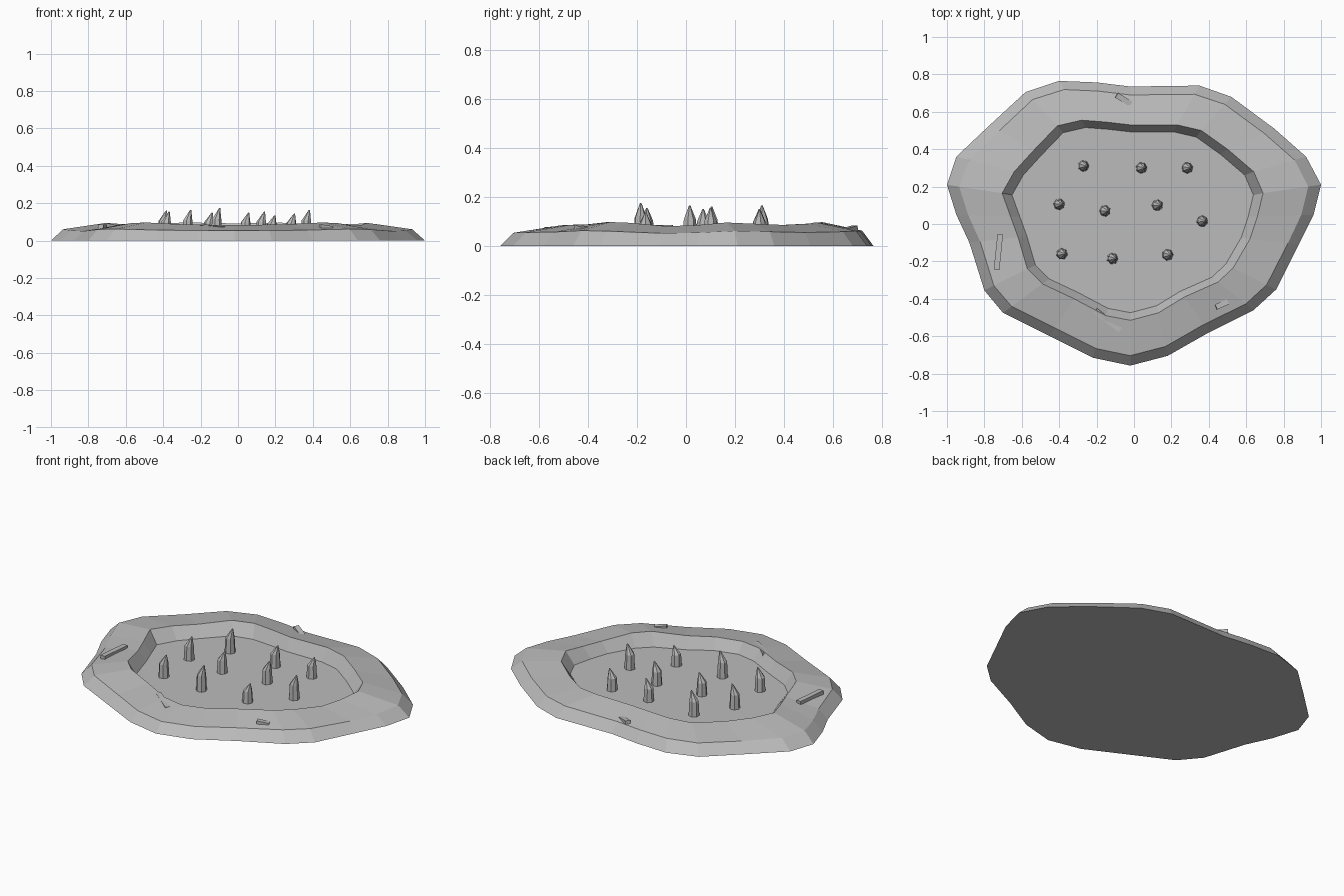
import bpy, bmesh, math
from mathutils import Vector, Matrix

if "Cube" in bpy.data.objects:
    bpy.data.objects.remove(bpy.data.objects["Cube"])

stone = bpy.data.materials.new("grey_stone")
stone.diffuse_color = (0.5, 0.5, 0.5, 1)
stone.use_nodes = True
stone.node_tree.nodes["Principled BSDF"].inputs["Base Color"].default_value = stone.diffuse_color


def finish(bm, name):
    bmesh.ops.recalc_face_normals(bm, faces=bm.faces)
    mesh = bpy.data.meshes.new(name)
    bm.to_mesh(mesh)
    bm.free()
    mesh.materials.append(stone)
    obj = bpy.data.objects.new(name, mesh)
    bpy.context.collection.objects.link(obj)
    return obj


def loft(bm, rings):
    """Skin a stack of closed rings and cap both ends."""
    loops = [[bm.verts.new(p) for p in ring] for ring in rings]
    n = len(loops[0])
    for a, b in zip(loops, loops[1:]):
        for i in range(n):
            j = (i + 1) % n
            bm.faces.new((a[i], a[j], b[j], b[i]))
    bm.faces.new(loops[0][::-1])
    bm.faces.new(loops[-1])


# Outline of the basin: outer x, y, inner rim x, y, rim height
outline = [
    (1.0, .21, .69, .165, .095), (.92, .36, .64, .28, .09), (.75, .51, .5, .4, .085),
    (.52, .68, .36, .5, .09), (.35, .74, .23, .53, .096), (-.02, .735, -.02, .53, .092),
    (-.2, .757, -.15, .545, .095), (-.4, .765, -.28, .555, .097), (-.58, .705, -.41, .525, .092),
    (-.77, .53, -.54, .39, .085), (-.95, .36, -.64, .28, .09), (-1.0, .21, -.705, .165, .095),
    (-.95, .05, -.66, .04, .084), (-.88, -.1, -.62, -.07, .08), (-.8, -.355, -.57, -.24, .094),
    (-.7, -.475, -.49, -.32, .097), (-.45, -.6, -.32, -.4, .088), (-.22, -.715, -.15, -.49, .085),
    (-.02, -.757, -.02, -.515, .083), (.18, -.705, .13, -.475, .085), (.4, -.58, .27, -.39, .088),
    (.64, -.46, .45, -.31, .097), (.76, -.35, .53, -.235, .094), (.88, -.11, .62, -.08, .08),
    (.96, .05, .66, .04, .084),
]
FLOOR = 0.02

# Basin: sloped outer bank, shoulder, raised rim, sunken floor
base, shoulder, rim, floor = [], [], [], []
for ox, oy, ix, iy, z in outline:
    base.append((ox, oy, 0))
    shoulder.append((ox + (ix - ox) * .22, oy + (iy - oy) * .22, z * .64))
    rim.append((ix, iy, z))
    floor.append((ix * .925, .03 + (iy - .03) * .925, FLOOR))
bm = bmesh.new()
loft(bm, [base, shoulder, rim, floor])
finish(bm, "pit_basin")

# Spikes: seven-sided stakes cut to a leaning point
spikes = [
    (-.27, .31, .165), (.04, .30, .15), (.285, .30, .145), (-.40, .105, .16), (-.155, .07, .15),
    (.125, .10, .155), (.365, .015, .165), (-.385, -.16, .155), (-.115, -.185, .175), (.18, -.165, .135),
]
for k, (x, y, top) in enumerate(spikes):
    bm = bmesh.new()
    h = top - FLOOR
    rings = []
    for r, t, dx in ((.031, -.05, 0), (.026, .6, 0), (.003, 1, .017)):
        rings.append([(x + dx + r * math.cos(a), y + r * math.sin(a), FLOOR + h * t)
                      for a in (i * math.tau / 7 + k for i in range(7))])
    loft(bm, rings)
    finish(bm, f"spike_{k + 1}")

# Loose slab and half-buried chips on the bank: centre, size, turn and tilt in degrees
debris = [
    ("bank_slab", (-.725, -.15, .072), (.19, .03, .026), 84, 0),
    ("front_chip", (-.14, -.515, .07), (.17, .03, .02), -38, 3),
    ("right_chip", (.47, -.43, .072), (.07, .03, .02), 24, 8),
    ("back_chip", (-.055, .665, .066), (.09, .03, .02), -32, 8),
]
for name, centre, size, turn, tilt in debris:
    bm = bmesh.new()
    matrix = (Matrix.Translation(Vector(centre)) @ Matrix.Rotation(math.radians(turn), 4, 'Z')
              @ Matrix.Rotation(math.radians(tilt), 4, 'Y') @ Matrix.Diagonal((*size, 1)))
    bmesh.ops.create_cube(bm, size=1, matrix=matrix)
    finish(bm, name)
